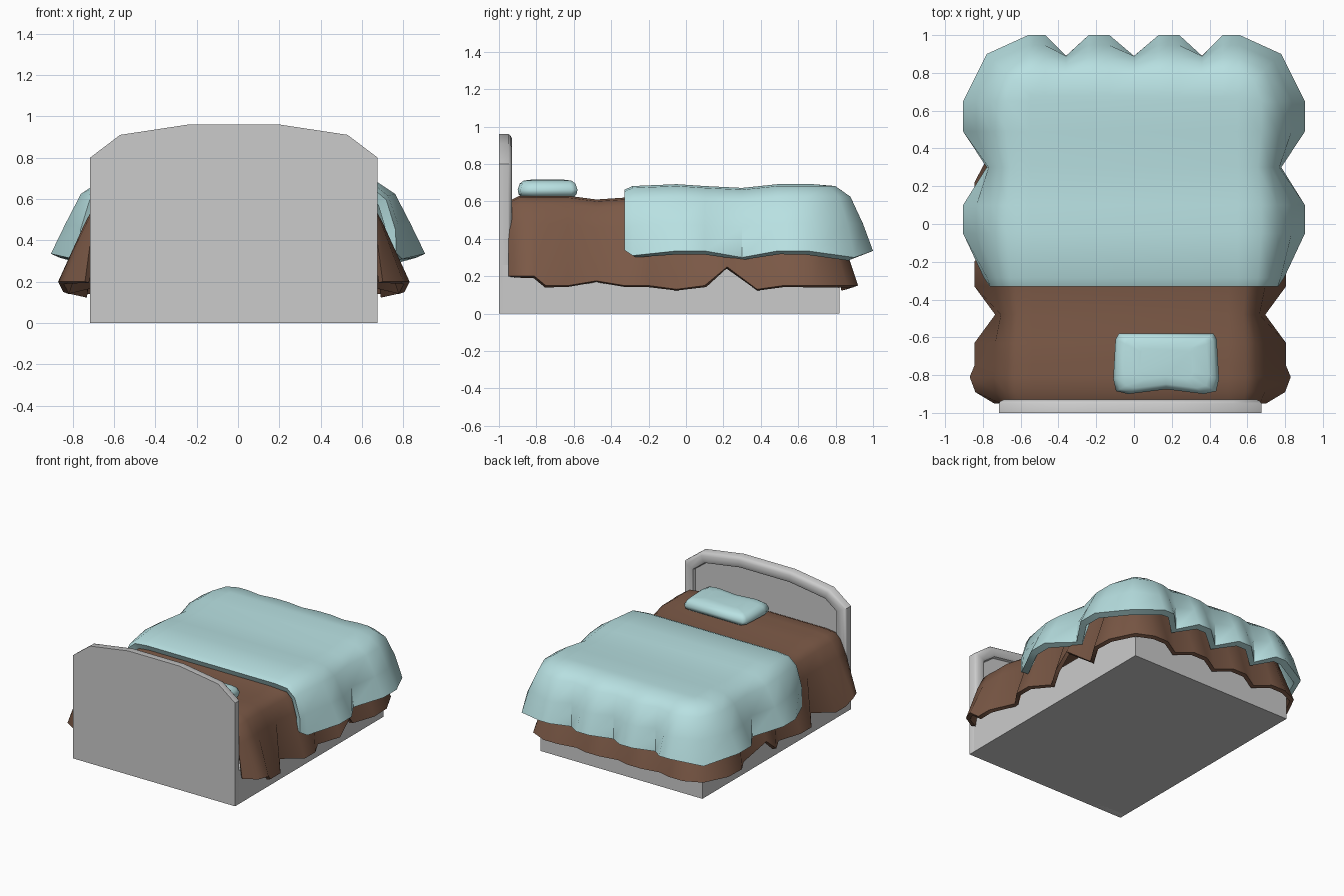
import bpy, bmesh, math

if "Cube" in bpy.data.objects:
    bpy.data.objects.remove(bpy.data.objects["Cube"], do_unlink=True)


def material(name, rgb):
    m = bpy.data.materials.new(name)
    m.use_nodes = True
    m.diffuse_color = (*rgb, 1)
    m.node_tree.nodes["Principled BSDF"].inputs["Base Color"].default_value = (*rgb, 1)
    return m


BLUE = material("pale blue cloth", (0.48, 0.75, 0.76))
BROWN = material("brown cloth", (0.2, 0.1, 0.062))
GREY = material("light grey frame", (0.6, 0.6, 0.6))


def finish(name, bm, mat, thickness=0, angle=45):
    """Turn a bmesh into a shaded object, optionally thickened inward."""
    me = bpy.data.meshes.new(name)
    bm.to_mesh(me)
    bm.free()
    me.materials.append(mat)
    ob = bpy.data.objects.new(name, me)
    bpy.context.collection.objects.link(ob)
    bpy.ops.object.select_all(action='DESELECT')
    ob.select_set(True)
    bpy.context.view_layer.objects.active = ob
    if thickness:
        mod = ob.modifiers.new("thickness", 'SOLIDIFY')
        mod.thickness = thickness
        mod.offset = -1
        bpy.ops.object.modifier_apply(modifier=mod.name)
    bpy.ops.object.shade_smooth_by_angle(angle=math.radians(angle))
    return ob


def loft(bm, rings, closed):
    """Join successive rings of points with quads."""
    rows = [[bm.verts.new(p) for p in ring] for ring in rings]
    n = len(rows[0])
    for a, b in zip(rows, rows[1:]):
        for i in range(n if closed else n - 1):
            j = (i + 1) % n
            bm.faces.new((a[i], a[j], b[j], b[i]))
    return rows


def drape(name, half, cx, core, levels, mat, thickness):
    """Cloth over a bed: half hem (x, y, z, dip) from front to back centre.
    core is (half width, back y); levels are (base offset, hem share, z)."""
    width, back = core
    hem = half + [(-x, y, z, d) for x, y, z, d in half[-2::-1]]
    rings = [[(x + cx, y, z) for x, y, z, d in hem]]
    for base, share, height in levels:
        ring = []
        for x, y, z, dip in hem:
            ax, ay = max(-width, min(width, x)), min(back, y)
            dx, dy = x - ax, y - ay
            dist = math.hypot(dx, dy)
            k = (base + share * dist) / dist
            ring.append((ax + dx * k + cx, ay + dy * k, height - dip))
        rings.append(ring)
    bm = bmesh.new()
    top = loft(bm, rings, False)[-1]
    # strips across the top, then one panel at the foot
    n = len(top)
    sides = sum(1 for p in half if p[1] < back)
    for i in range(sides - 1):
        bm.faces.new((top[i], top[i + 1], top[n - 2 - i], top[n - 1 - i]))
    bm.faces.new(top[sides - 1:n - sides + 1])
    bmesh.ops.remove_doubles(bm, verts=bm.verts[:], dist=0.002)
    bmesh.ops.recalc_face_normals(bm, faces=bm.faces[:])
    if sum(f.normal.z * f.calc_area() for f in bm.faces) < 0:
        bmesh.ops.reverse_faces(bm, faces=bm.faces[:])
    return finish(name, bm, mat, thickness, 50)


CX = -0.02  # centre line of the frame

# Bed base
bm = bmesh.new()
bmesh.ops.create_cube(bm, size=1)
for v in bm.verts:
    v.co = (CX + v.co.x * 1.39, -0.08 + v.co.y * 1.8, 0.13 + v.co.z * 0.26)
finish("bed_base", bm, GREY)

# Headboard: arched slab with a rounded rim around a sunken panel
half = [(0.695, 0), (0.695, 0.8), (0.55, 0.91), (0.22, 0.96)]
outline = half + [(-x, z) for x, z in reversed(half)]
bm = bmesh.new()
rows = loft(bm, [[(CX + x, y, z) for x, z in outline] for y in (-1, -0.95)], True)
bm.faces.new(rows[0])
panel = bm.faces.new(rows[1])
bmesh.ops.recalc_face_normals(bm, faces=bm.faces[:])
for inset, y in ((0.008, -0.938), (0.016, -0.93), (0.04, -0.93), (0.016, -0.938), (0.006, -0.955)):
    bmesh.ops.inset_individual(bm, faces=[panel], thickness=inset, use_even_offset=True)
    for v in panel.verts:
        v.co.y = y
finish("headboard", bm, GREY, angle=40)

# Brown bedspread with a folded skirt
spread = [
    (0.72, -0.95, 0.2, 0.03), (0.82, -0.89, 0.2, 0), (0.85, -0.81, 0.2, 0),
    (0.825, -0.75, 0.15, 0), (0.825, -0.63, 0.15, 0), (0.715, -0.48, 0.175, 0.02),
    (0.825, -0.33, 0.15, 0.01), (0.825, -0.2, 0.15, 0), (0.74, -0.05, 0.13, 0),
    (0.825, 0.1, 0.15, 0), (0.825, 0.22, 0.25, 0), (0.74, 0.38, 0.13, 0),
    (0.825, 0.52, 0.15, 0), (0.82, 0.68, 0.15, 0), (0.73, 0.86, 0.15, 0),
    (0.6, 0.92, 0.15, 0), (0.48, 0.92, 0.15, 0), (0.36, 0.86, 0.13, 0),
    (0.24, 0.92, 0.15, 0), (0.12, 0.92, 0.15, 0), (0, 0.86, 0.13, 0)]
drape("bedspread", spread, CX, (0.52, 0.615),
      [(0.11, 0.28, 0.48), (0.09, 0.17, 0.585), (0.06, 0.1, 0.62), (0, 0, 0.63)],
      BROWN, 0.03)

# Blue quilt over the foot of the bed
quilt = [
    (0.765, -0.33, 0.34, 0.03), (0.795, -0.285, 0.31, 0.01), (0.905, -0.05, 0.335, 0),
    (0.905, 0.1, 0.335, 0.01), (0.78, 0.3, 0.3, 0.02), (0.905, 0.49, 0.335, 0),
    (0.905, 0.65, 0.335, 0), (0.78, 0.9, 0.3, 0), (0.56, 1, 0.335, 0),
    (0.47, 1, 0.335, 0), (0.36, 0.89, 0.3, 0), (0.24, 1, 0.335, 0),
    (0.13, 1, 0.335, 0), (0, 0.89, 0.3, 0)]
drape("quilt", quilt, 0, (0.55, 0.68),
      [(0.1, 0.52, 0.48), (0.103, 0.3, 0.625), (0.07, 0.15, 0.682), (0, 0, 0.692)],
      BLUE, 0.05)

# Pillow: soft outline, pinched at the front
half = [(0.2, -0.16), (0.265, -0.145), (0.28, -0.08), (0.268, 0.13), (0.25, 0.16)]
outline = [(0, -0.135)] + half + [(-x, y) for x, y in reversed(half)]
bm = bmesh.new()
rows = loft(bm, [[(0.17 + x * s, -0.74 + y * s, z) for x, y in outline]
                 for s, z in ((0.88, 0.625), (0.97, 0.638), (1, 0.662),
                              (0.93, 0.695), (0.8, 0.711), (0.5, 0.717))], True)
bm.faces.new(rows[0])
bm.faces.new(rows[-1])
bmesh.ops.recalc_face_normals(bm, faces=bm.faces[:])
finish("pillow", bm, BLUE, angle=60)
